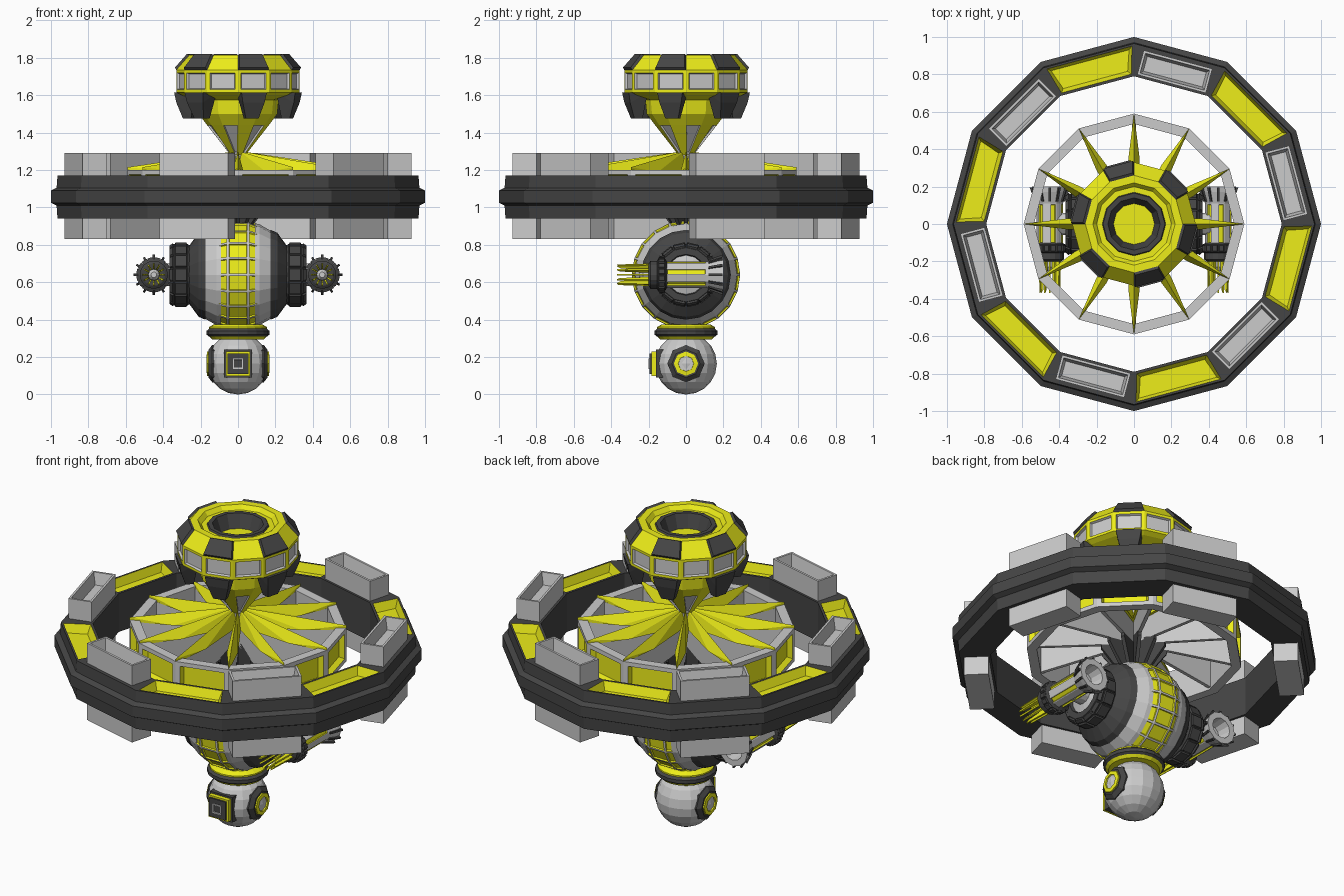
import bpy, bmesh
from math import sin, cos, pi, radians
from mathutils import Matrix, Vector

if "Cube" in bpy.data.objects:
    bpy.data.objects.remove(bpy.data.objects["Cube"])


def material(name, rgb):
    m = bpy.data.materials.new(name)
    m.diffuse_color = (*rgb, 1)
    m.use_nodes = True
    m.node_tree.nodes["Principled BSDF"].inputs["Base Color"].default_value = m.diffuse_color
    return m


MATS = [material("grey", (0.8, 0.8, 0.8)), material("dark", (0.06, 0.06, 0.06)),
        material("yellow", (0.85, 0.85, 0.01)), material("white", (1, 1, 1))]
GREY, DARK, YEL, WHITE = range(4)
T, R = Matrix.Translation, Matrix.Rotation


def finish(name, bm, M=Matrix()):
    bm.transform(M)
    me = bpy.data.meshes.new(name)
    bm.to_mesh(me)
    bm.free()
    for m in MATS:
        me.materials.append(m)
    ob = bpy.data.objects.new(name, me)
    bpy.context.collection.objects.link(ob)
    return ob


def panel(bm, faces, frame, wall, depth, mat):
    """Flat frame around each face, then a raised or sunk panel."""
    if not faces:
        return
    if frame:
        bmesh.ops.inset_individual(bm, faces=faces, thickness=frame)
    new = bmesh.ops.inset_individual(bm, faces=faces, thickness=wall, depth=depth)
    for f in list(new["faces"]) + faces:
        f.material_index = mat


def lathe(name, prof, n, mats, closed=False, M=Matrix(), panels=()):
    """Revolve (radius, height) points about z. panels: (strip, segment test, frame, wall, depth, mat)."""
    bm = bmesh.new()
    rows = [[bm.verts.new((r * cos(2 * pi * k / n), r * sin(2 * pi * k / n), z))
             for k in range(n)] for r, z in prof]
    count = len(rows) if closed else len(rows) - 1
    if isinstance(mats, int):
        mats = [mats] * count
    strips = []
    for i in range(count):
        a, b = rows[i], rows[(i + 1) % len(rows)]
        strips.append([bm.faces.new((a[k], a[(k + 1) % n], b[(k + 1) % n], b[k])) for k in range(n)])
        for f in strips[-1]:
            f.material_index = mats[i]
    if not closed:
        bm.faces.new(rows[0]).material_index = mats[0]
        bm.faces.new(rows[-1]).material_index = mats[-1]
    bmesh.ops.recalc_face_normals(bm, faces=bm.faces[:])
    for s, test, frame, wall, depth, mat in panels:
        panel(bm, [f for k, f in enumerate(strips[s]) if test(k)], frame, wall, depth, mat)
    return finish(name, bm, M)


def box(name, size, M, mat=GREY, sink=None):
    bm = bmesh.new()
    bmesh.ops.create_cube(bm, size=1, matrix=Matrix.Diagonal((*size, 1)))
    for f in bm.faces:
        f.material_index = mat
    if sink:
        panel(bm, [f for f in bm.faces if f.normal.z > 0.9], *sink)
    return finish(name, bm, M)


def hull(name, pts, mat, M=Matrix()):
    bm = bmesh.new()
    for p in pts:
        bm.verts.new(p)
    bmesh.ops.convex_hull(bm, input=bm.verts[:])
    for f in bm.faces:
        f.material_index = mat
    return finish(name, bm, M)


def fin(name, pts, thick, mat, M):
    """Radial plate from an (r, z) outline."""
    return hull(name, [(r, s * thick / 2, z) for r, z in pts for s in (-1, 1)], mat, M)


def every(k): return True
def odd(k): return k % 2 == 1
def even(k): return k % 2 == 0


# Outer ring with sunken yellow trays and tall grey containers
lathe("outer_ring", [(0.79, 0.94), (0.965, 0.94), (0.97, 1.01), (1, 1.025), (1, 1.09), (0.97, 1.105),
                     (0.965, 1.17), (0.79, 1.17)], 12, DARK, True,
      panels=[(6, odd, 0.018, 0.025, -0.05, YEL)])
for k in range(6):
    box("ring_container", (0.135, 0.38, 0.46), R(radians(15 + 60 * k), 4, 'Z') @ T((0.843, 0, 1.06)),
        GREY, (0.018, 0.02, -0.07, GREY))

# Inner wheel with windows, fins and yellow spokes
lathe("inner_wheel", [(0.535, 1.0), (0.59, 1.0), (0.59, 1.2), (0.535, 1.2)], 12, GREY, True,
      panels=[(1, every, 0.035, 0.018, -0.03, YEL)])
for k in range(12):
    M = R(radians(30 * k), 4, 'Z')
    fin("wheel_fin", [(0.55, 1.01), (0.55, 1.19), (0.03, 1.22), (0.03, 1.08)], 0.02, GREY, M)
    hull("wheel_spoke", [(0.02, 0, 1.3), (0.59, 0, 1.215), (0.59, 0, 1.19), (0.35, 0.03, 1.19), (0.35, -0.03, 1.19),
                         (0.03, 0.02, 1.2), (0.03, -0.02, 1.2)], YEL, M)
    fin("lower_hub_fin", [(0.03, 0.87), (0.055, 0.87), (0.18, 1.04), (0.18, 1.07), (0.03, 1.12)], 0.02, DARK, M)
lathe("centre_column", [(0.04, 0.84), (0.04, 1.3)], 12, GREY)

# Upper tower: funnel, bowl and turret
lathe("tower_funnel", [(0.02, 1.24), (0.04, 1.28), (0.165, 1.44), (0.21, 1.5), (0.22, 1.6)], 12, YEL,
      panels=[(1, even, 0.006, 0.003, -0.01, GREY)])
lathe("turret", [(0.2, 1.57), (0.3, 1.6), (0.33, 1.615), (0.33, 1.735), (0.26, 1.815), (0.22, 1.815), (0.2, 1.79),
                 (0.17, 1.79), (0.165, 1.8), (0.14, 1.8), (0.11, 1.72), (0.10, 1.72)], 12,
      [YEL] * 7 + [DARK] * 3 + [YEL],
      panels=[(2, every, 0.022, 0.008, -0.012, GREY), (3, odd, 0, 0.006, 0.015, DARK)])
for k in range(6):
    M = R(radians(45 + 60 * k), 4, 'Z')
    hull("turret_claw", [(r, s * w, z) for r, w, z in ((0.335, 0.07, 1.615), (0.23, 0.07, 1.615), (0.325, 0.06, 1.56),
                                                       (0.295, 0.035, 1.475), (0.25, 0.035, 1.475))
                         for s in (-1, 1)], DARK, M)

# Round body with a band of windows
toX = T((0, 0, 0.64)) @ R(pi / 2, 4, 'Y')
win = (0.009, 0.004, -0.008, YEL)
lathe("body_band", [(0.25, -0.11), (0.27, -0.11), (0.29, -0.055), (0.29, 0.055), (0.27, 0.11), (0.25, 0.11)], 20, GREY,
      M=toX, panels=[(1, every, *win), (2, every, *win), (3, every, *win)])

for s in (-1, 1):
    side = T((0, 0, 0.64)) @ R(s * pi / 2, 4, 'Y')
    # Body flanks and treaded side wheels
    lathe("body_flank", [(0.275, 0.09), (0.27, 0.115), (0.235, 0.175), (0.24, 0.175), (0.225, 0.21), (0.15, 0.265)],
          20, [GREY, GREY, DARK, DARK, DARK], M=side)
    lathe("side_wheel", [(0.13, 0.24), (0.15, 0.25), (0.165, 0.27), (0.165, 0.34), (0.145, 0.365), (0.11, 0.365),
                         (0.10, 0.33)], 14, DARK, M=side,
          panels=[(i, every, 0.004, 0.004, 0.01, DARK) for i in (2, 3)])
    lathe("wheel_hub", [(0.11, 0.3), (0.11, 0.345), (0.06, 0.36), (0.06, 0.43)], 14, GREY, M=side)
    # Guns lie along y, muzzle to the front
    gun = T((s * 0.45, 0, 0.64)) @ R(pi / 2, 4, 'X')
    lathe("gun_body", [(0.05, -0.12), (0.06, -0.2), (0.095, -0.2), (0.09, -0.17), (0.07, -0.11), (0.07, 0.11),
                       (0.05, 0.11)], 12, GREY, M=gun, panels=[(4, even, 0.008, 0.003, -0.008, YEL)])
    lathe("gun_collar", [(0.065, 0.1), (0.085, 0.11), (0.085, 0.15), (0.075, 0.155), (0.075, 0.19), (0.06, 0.2)], 16,
          DARK, M=gun, panels=[(1, every, 0.003, 0.004, 0.01, DARK)])
    lathe("gun_core", [(0.03, 0.15), (0.03, 0.23), (0.015, 0.25)], 12, GREY, M=gun)
    for k in range(12):
        turn = gun @ R(radians(30 * k), 4, 'Z')
        fin("gun_barrel", [(0.03, 0.19), (0.06, 0.19), (0.055, 0.37), (0.042, 0.35)], 0.009, YEL, turn)
        fin("gun_tail_fin", [(0.06, -0.12), (0.08, -0.12), (0.108, -0.195), (0.085, -0.195)], 0.012, DARK, turn)
    # Side ports on the head
    port = T((0, 0, 0.165)) @ R(s * pi / 2, 4, 'Y')
    lathe("port_plate", [(0.1, 0.1), (0.1, 0.138), (0.075, 0.157)], 8, DARK, M=port)
    lathe("port_ring", [(0.065, 0.14), (0.065, 0.165), (0.042, 0.168), (0.04, 0.15)], 8, YEL, True, M=port)
    lathe("port_glass", [(0.043, 0.14), (0.043, 0.16)], 8, WHITE, M=port)

# Neck
lathe("neck", [(0.14, 0.295), (0.15, 0.305), (0.155, 0.31), (0.168, 0.32), (0.168, 0.34), (0.155, 0.352),
               (0.155, 0.36), (0.13, 0.375)], 20, [YEL, YEL, DARK, DARK, DARK, YEL, YEL])

# Head ball
bm = bmesh.new()
bmesh.ops.create_uvsphere(bm, u_segments=16, v_segments=10, radius=0.165)
finish("head", bm, T((0, 0, 0.165)))

# Front eye block
eye = T((0, 0, 0.165)) @ R(pi / 2, 4, 'X')
box("eye_plate", (0.15, 0.15, 0.06), eye @ T((0, 0, 0.13)), DARK)
box("eye_frame", (0.13, 0.13, 0.06), eye @ T((0, 0, 0.155)), YEL)
box("eye_block", (0.11, 0.11, 0.06), eye @ T((0, 0, 0.165)), DARK)
box("eye_lens", (0.055, 0.055, 0.06), eye @ T((0, 0, 0.17)), GREY, (0.008, 0.006, -0.012, GREY))
